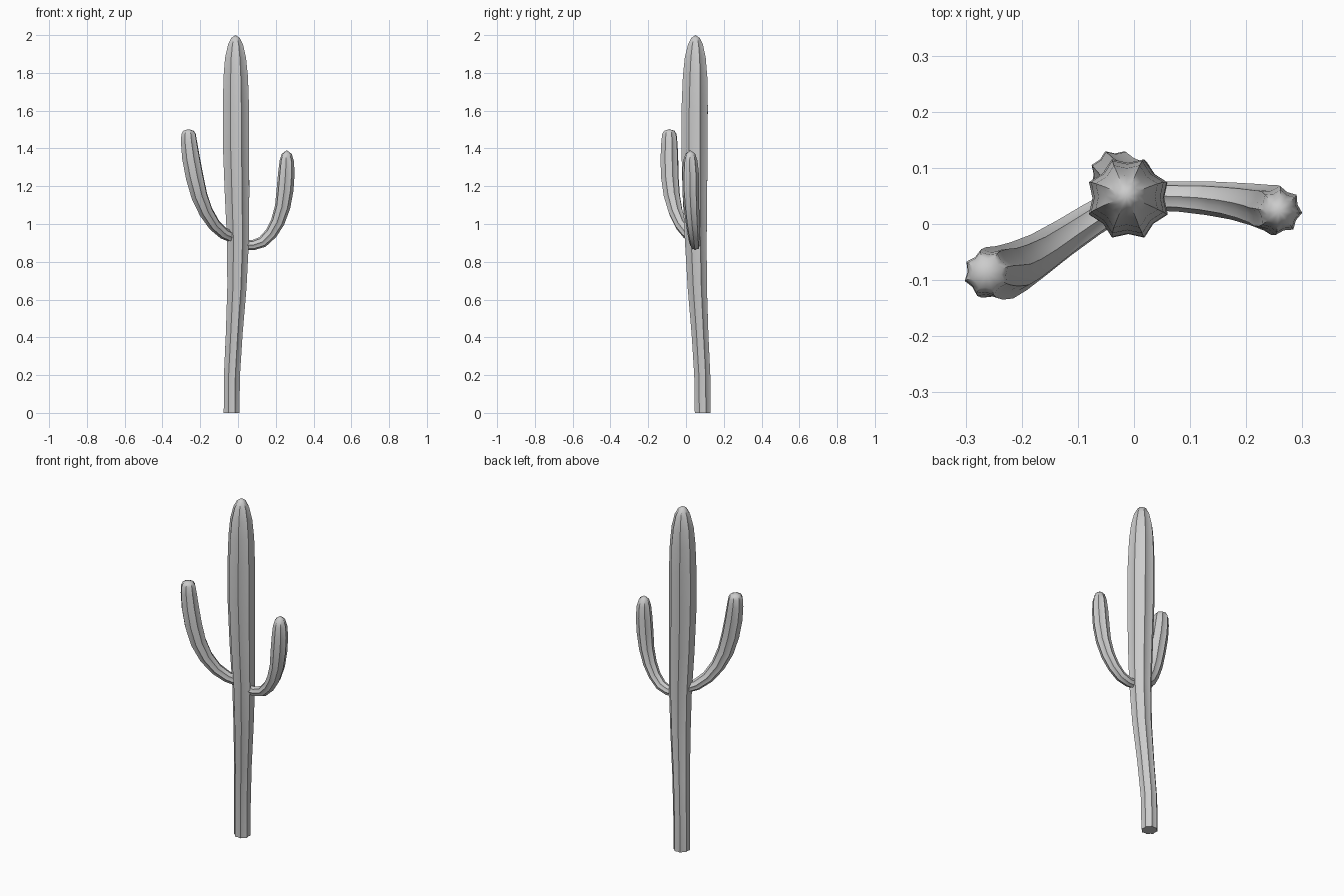
import bpy, bmesh, math
from mathutils import Vector

RIBS = 8
VALLEY = 0.84


def ribbed_tube(name, rings, phase, tip=None):
    """Star-section tube swept through rings of (x, y, z, radius)."""
    bm = bmesh.new()
    pts = [Vector(r[:3]) for r in rings]
    path = pts + ([Vector(tip)] if tip else [])
    n = RIBS * 2
    loops = []
    side = Vector((1, 0, 0))
    prev = None
    for i, p in enumerate(pts):
        a, b = path[max(i - 1, 0)], path[min(i + 1, len(path) - 1)]
        t = (b - a).normalized()
        # carry the frame along the path without twist
        if prev is None:
            side = (side - t * side.dot(t))
            if side.length < 0.5:
                side = Vector((0, 0, -1)) - t * Vector((0, 0, -1)).dot(t)
        else:
            side = prev.rotation_difference(t) @ side
        side.normalize()
        prev = t
        up = t.cross(side)
        loop = []
        for k in range(n):
            ang = phase + math.tau * k / n
            r = rings[i][3] * (VALLEY if k % 2 else 1.0)
            loop.append(bm.verts.new(p + (side * math.cos(ang) + up * math.sin(ang)) * r))
        loops.append(loop)
    for l0, l1 in zip(loops, loops[1:]):
        for k in range(n):
            j = (k + 1) % n
            bm.faces.new((l0[k], l0[j], l1[j], l1[k]))
    bm.faces.new(loops[0][::-1])
    if tip:
        top = bm.verts.new(tip)
        for k in range(n):
            bm.faces.new((loops[-1][k], loops[-1][(k + 1) % n], top))
    else:
        bm.faces.new(loops[-1])
    bmesh.ops.recalc_face_normals(bm, faces=bm.faces[:])
    me = bpy.data.meshes.new(name)
    bm.to_mesh(me)
    bm.free()
    ob = bpy.data.objects.new(name, me)
    bpy.context.collection.objects.link(ob)
    bpy.ops.object.select_all(action='DESELECT')
    ob.select_set(True)
    bpy.context.view_layer.objects.active = ob
    bpy.ops.object.shade_smooth_by_angle(angle=math.radians(50))
    return ob


# main stem, leaning slightly at the base
ribbed_tube("trunk", [
    (-0.034, 0.088, 0.00, 0.045), (-0.032, 0.086, 0.20, 0.046),
    (-0.020, 0.074, 0.42, 0.048), (-0.006, 0.060, 0.66, 0.055),
    (0.000, 0.052, 0.90, 0.062), (-0.005, 0.047, 1.15, 0.070),
    (-0.010, 0.045, 1.40, 0.075), (-0.011, 0.046, 1.62, 0.075),
    (-0.012, 0.048, 1.78, 0.070), (-0.013, 0.049, 1.88, 0.060),
    (-0.013, 0.050, 1.95, 0.043), (-0.013, 0.050, 1.985, 0.024),
], math.radians(22.5), (-0.013, 0.050, 2.0))

# longer arm on the left, blunt top
ribbed_tube("left_arm", [
    (-0.020, 0.040, 0.925, 0.028), (-0.075, 0.008, 0.950, 0.031),
    (-0.125, -0.025, 0.995, 0.034), (-0.170, -0.055, 1.065, 0.039),
    (-0.205, -0.075, 1.150, 0.045), (-0.230, -0.086, 1.250, 0.049),
    (-0.249, -0.088, 1.350, 0.049), (-0.259, -0.088, 1.430, 0.045),
    (-0.262, -0.088, 1.475, 0.040), (-0.262, -0.088, 1.493, 0.030),
], 0, (-0.262, -0.088, 1.502))

# shorter arm on the right, rounded top
ribbed_tube("right_arm", [
    (0.030, 0.050, 0.890, 0.026), (0.080, 0.049, 0.888, 0.027),
    (0.130, 0.046, 0.905, 0.030), (0.175, 0.041, 0.950, 0.033),
    (0.210, 0.035, 1.010, 0.037), (0.236, 0.029, 1.090, 0.041),
    (0.249, 0.025, 1.180, 0.045), (0.256, 0.024, 1.270, 0.044),
    (0.258, 0.023, 1.335, 0.038), (0.258, 0.023, 1.372, 0.026),
], 0, (0.258, 0.023, 1.390))
